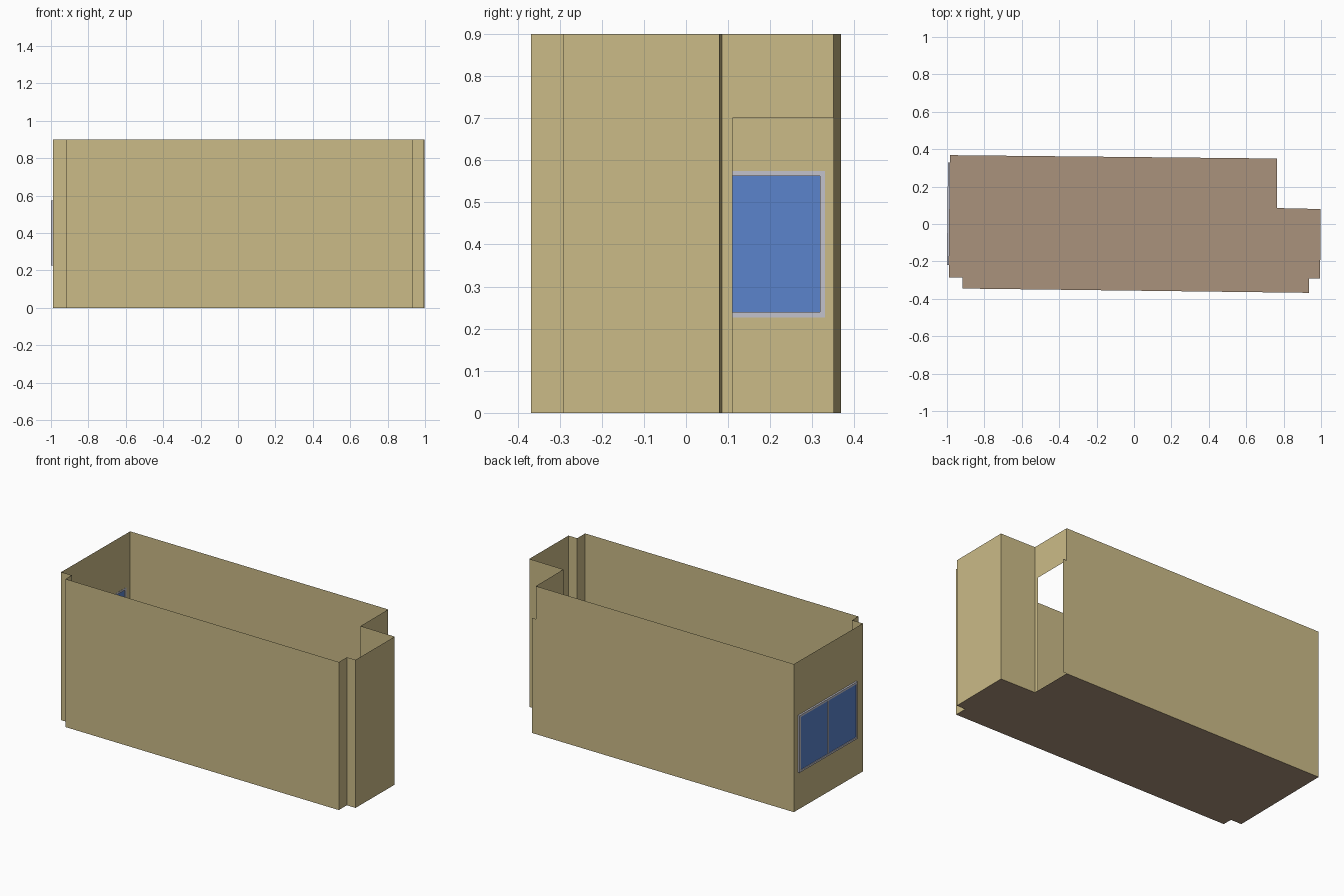
import bpy
import bmesh
from mathutils import Vector

if "Cube" in bpy.data.objects:
    bpy.data.objects.remove(bpy.data.objects["Cube"])

H = 0.90           # wall height
DOOR_H = 0.70      # doorway height


def material(name, r, g, b):
    lin = [((c / 255 + 0.055) / 1.055) ** 2.4 for c in (r, g, b)]
    m = bpy.data.materials.new(name)
    m.diffuse_color = (*lin, 1)
    m.use_nodes = True
    m.node_tree.nodes["Principled BSDF"].inputs["Base Color"].default_value = m.diffuse_color
    return m


TAN = material("wall_tan", 203, 187, 135)
BROWN = material("floor_brown", 170, 146, 124)
GREY = material("frame_grey", 194, 194, 204)
BLUE = material("glass_blue", 91, 131, 204)


def finish(name, bm, mat):
    bmesh.ops.remove_doubles(bm, verts=bm.verts, dist=1e-5)
    me = bpy.data.meshes.new(name)
    bm.to_mesh(me)
    bm.free()
    me.materials.append(mat)
    ob = bpy.data.objects.new(name, me)
    bpy.context.collection.objects.link(ob)
    return ob


def panel(bm, a, b, z0=0.0, z1=H):
    """Upright sheet between two plan points."""
    bm.faces.new([bm.verts.new((p[0], p[1], z))
                  for p, z in ((a, z0), (a, z1), (b, z1), (b, z0))])


def along(a, b, y):
    """Plan point on line a-b at a given y."""
    t = (y - a[1]) / (b[1] - a[1])
    return (a[0] + t * (b[0] - a[0]), y)


# Room outline in plan, clockwise from the back left corner
plan = [(-0.983, 0.368), (0.765, 0.35), (0.765, 0.085), (0.998, 0.08),
        (0.995, -0.292), (0.936, -0.292), (0.936, -0.368), (-0.918, -0.345),
        (-0.918, -0.285), (-0.990, -0.285)]

# Floor
bm = bmesh.new()
bm.faces.new([bm.verts.new((x, y, 0)) for x, y in reversed(plan)])
finish("floor", bm, BROWN)

# Plain walls (all but the doorway wall 1 and the window wall 9)
bm = bmesh.new()
for i in range(len(plan) - 1):
    if i != 1:
        panel(bm, plan[i], plan[i + 1])
# short end of the back wall reaching past the doorway
panel(bm, plan[1], (0.79, 0.3497), 0, DOOR_H)
finish("walls", bm, TAN)

# Doorway wall: lintel and narrow jamb
bm = bmesh.new()
a, b = plan[1], plan[2]
jamb = along(a, b, 0.11)
panel(bm, a, jamb, DOOR_H, H)
panel(bm, jamb, b, DOOR_H, H)
panel(bm, jamb, b, 0, DOOR_H)
finish("doorway_wall", bm, TAN)

# Window wall, open where the window sits
WY0, WY1, WZ0, WZ1 = -0.22, 0.33, 0.227, 0.574
a, b = plan[9], plan[0]
w0, w1 = along(a, b, WY0), along(a, b, WY1)
bm = bmesh.new()
for z0, z1 in ((0, WZ0), (WZ0, WZ1), (WZ1, H)):
    panel(bm, a, w0, z0, z1)
    panel(bm, w1, b, z0, z1)
    if z0 != WZ0:
        panel(bm, w0, w1, z0, z1)
finish("window_wall", bm, TAN)


# Window bars and panes, sheared to follow the slight slant of the wall
def bar(bm, y0, y1, z0, z1, d0, d1):
    verts = bmesh.ops.create_cube(bm, size=1)["verts"]
    for v in verts:
        y = y1 if v.co.y > 0 else y0
        z = z1 if v.co.z > 0 else z0
        d = d1 if v.co.x > 0 else d0
        v.co = Vector((along(a, b, y)[0] + d, y, z))


F = 0.012
MID = (WY0 + WY1) / 2
bm = bmesh.new()
for y0, y1 in ((WY0, WY0 + F), (MID - F / 2, MID + F / 2), (WY1 - F, WY1)):
    bar(bm, y0, y1, WZ0 + F, WZ1 - F, -0.011, 0.001)
for z0, z1 in ((WZ0, WZ0 + F), (WZ1 - F, WZ1)):
    bar(bm, WY0, WY1, z0, z1, -0.011, 0.001)
finish("window_frame", bm, GREY)

bm = bmesh.new()
bar(bm, WY0 + F, MID - F / 2, WZ0 + F, WZ1 - F, -0.007, -0.004)
bar(bm, MID + F / 2, WY1 - F, WZ0 + F, WZ1 - F, -0.007, -0.004)
finish("window_panes", bm, BLUE)
